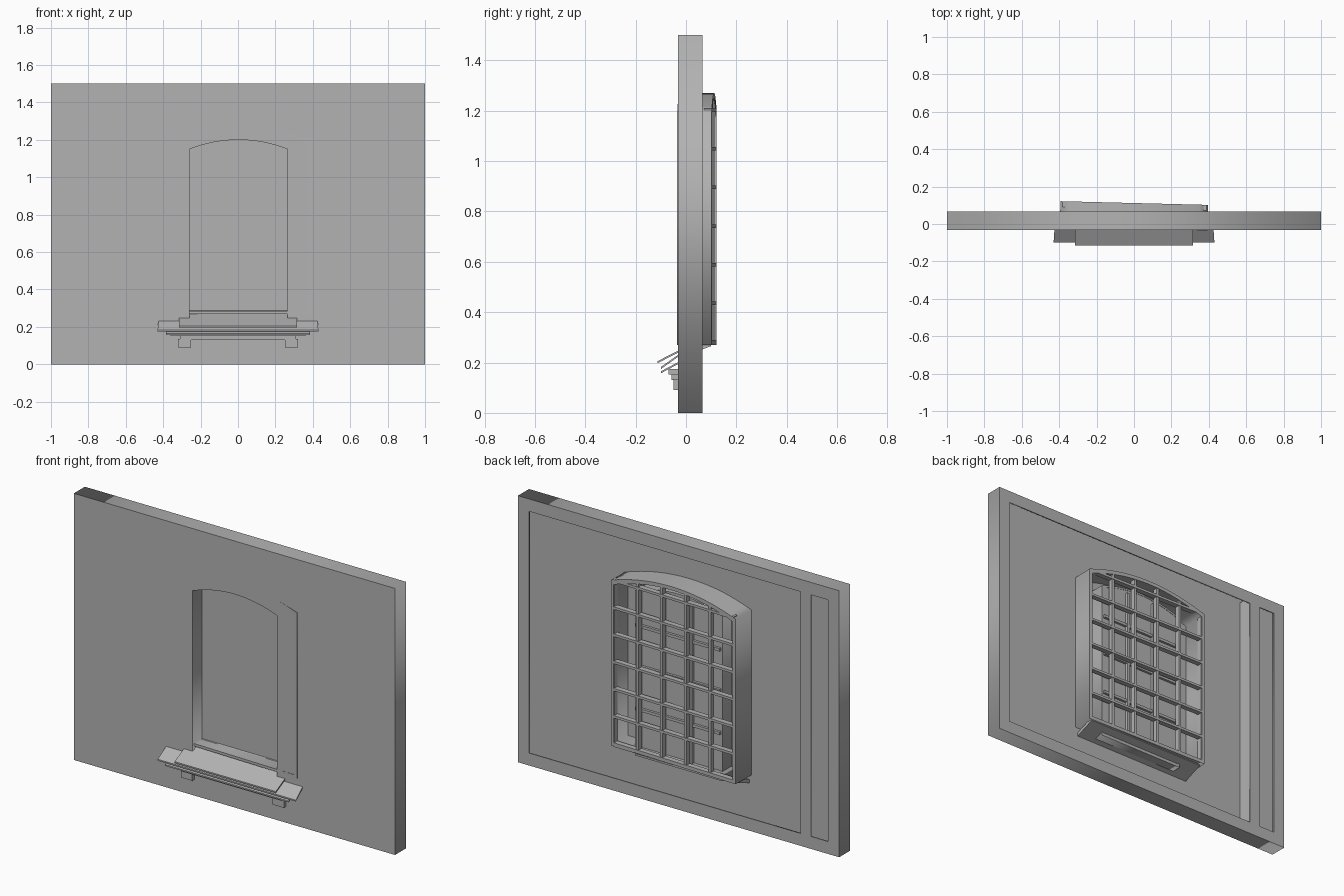
import bpy, bmesh, math

cube = bpy.data.objects.get("Cube")
if cube:
    bpy.data.objects.remove(cube, do_unlink=True)

GREY = (0.45, 0.45, 0.45, 1)
mat = bpy.data.materials.new("plaster_grey")
mat.use_nodes = True
mat.diffuse_color = GREY
bsdf = next(n for n in mat.node_tree.nodes if n.type == 'BSDF_PRINCIPLED')
bsdf.inputs["Base Color"].default_value = GREY

TILT = -0.025  # slight turn of the rear window assembly


def add_mesh(name, bm, turn=0):
    bmesh.ops.recalc_face_normals(bm, faces=bm.faces)
    me = bpy.data.meshes.new(name)
    bm.to_mesh(me)
    bm.free()
    me.materials.append(mat)
    ob = bpy.data.objects.new(name, me)
    ob.rotation_euler.z = turn
    bpy.context.collection.objects.link(ob)
    return ob


def box(name, x0, x1, y0, y1, z0, z1, turn=0):
    bm = bmesh.new()
    bmesh.ops.create_cube(bm, size=1)
    for v in bm.verts:
        v.co.x = x0 if v.co.x < 0 else x1
        v.co.y = y0 if v.co.y < 0 else y1
        v.co.z = z0 if v.co.z < 0 else z1
    return add_mesh(name, bm, turn)


def plate(name, outlines, y0, y1, turn=0):
    """Upright plate from x-z outlines; the later outlines are holes."""
    cu = bpy.data.curves.new(name, 'CURVE')
    cu.dimensions = '2D'
    cu.fill_mode = 'BOTH'
    cu.extrude = (y1 - y0) / 2
    for pts in outlines:
        sp = cu.splines.new('POLY')
        sp.points.add(len(pts) - 1)
        for p, (x, z) in zip(sp.points, pts):
            p.co = (x, z, 0, 1)
        sp.use_cyclic_u = True
    cu.materials.append(mat)
    ob = bpy.data.objects.new(name, cu)
    ob.location.y = (y0 + y1) / 2
    ob.rotation_euler = (math.pi / 2, 0, turn)
    bpy.context.collection.objects.link(ob)
    bpy.ops.object.select_all(action='DESELECT')
    ob.select_set(True)
    bpy.context.view_layer.objects.active = ob
    bpy.ops.object.convert(target='MESH')
    return ob


def rect(x0, x1, z0, z1):
    return [(x0, z0), (x1, z0), (x1, z1), (x0, z1)]


def arch(x0, x1, z0, spring, crown, n=16):
    pts = [(x0, z0), (x1, z0)]
    for i in range(n + 1):
        t = i / n
        pts.append((x1 + (x0 - x1) * t,
                    spring + (crown - spring) * (1 - (2 * t - 1) ** 2)))
    return pts


def slope_board(name, front, back, thick):
    """Sloping board between two edges, each given as (y, z, half width)."""
    bm = bmesh.new()
    vs = []
    for y, z, w in (front, back):
        for dz in (0, -thick):
            vs.append([bm.verts.new((s * w, y, z + dz)) for s in (-1, 1)])
    ft, fb, bt, bb = vs
    for a, b in ((ft, bt), (fb, bb), (ft, fb), (bt, bb)):
        bm.faces.new((a[0], a[1], b[1], b[0]))
    for i in (0, 1):
        bm.faces.new((ft[i], bt[i], bb[i], fb[i]))
    return add_mesh(name, bm)


# Hollow wall: front skin, edge walls, rear rim with two openings
opening = arch(-0.26, 0.265, 0.24, 1.15, 1.2)
plate("wall_front", [rect(-1, 1, 0, 1.5), opening], -0.032, -0.02)
plate("wall_edges", [rect(-1, 1, 0, 1.5), rect(-0.99, 0.99, 0.01, 1.49)], -0.025, 0.064)
plate("wall_back_rim", [rect(-1, 1, 0, 1.5), rect(-0.76, 0.93, 0.07, 1.43),
                        rect(-0.93, -0.825, 0.07, 1.43)], 0.06, 0.066)
box("wall_inner_post", -0.768, -0.76, -0.02, 0.064, 0.03, 1.47)

# Arched front recess with its closed pane
plate("recess_lining", [arch(-0.27, 0.275, 0.23, 1.16, 1.21), opening], -0.03, 0.06)
plate("window_pane", [arch(-0.268, 0.273, 0.232, 1.158, 1.208)], 0.05, 0.058)
for x in (-0.08, 0.1):
    box("inner_mullion", x - 0.01, x + 0.01, 0.055, 0.075, 0.27, 1.17)
for z in (0.5, 0.74, 0.97):
    box("inner_rail", -0.26, 0.265, 0.055, 0.072, z - 0.008, z + 0.008)

# Rear arched surround and its grid of bars
plate("rear_surround", [arch(-0.395, 0.395, 0.27, 1.2, 1.27),
                        arch(-0.378, 0.378, 0.285, 1.18, 1.25)], -0.025, 0.112, TILT)
slope_board("rear_bottom_apron", (-0.02, 0.24, 0.38), (0.1, 0.285, 0.38), 0.02)
STEP = 0.153
for i in range(6):
    x = -0.383 + i * STEP
    top = 1.25 - 0.07 * (x / 0.39) ** 2
    box("vertical_bar", x - 0.008, x + 0.008, 0.08, 0.109, 0.275, top, TILT)
for i in range(7):
    z = 0.283 + i * STEP
    box("horizontal_bar", -0.385, 0.385, 0.082, 0.112, z - 0.007, z + 0.007, TILT)

# Sloping sill boards, moulding and brackets below the recess
slope_board("sill_inner", (-0.03, 0.245, 0.268), (0.055, 0.29, 0.262), 0.03)
slope_board("sill_top", (-0.114, 0.205, 0.315), (-0.025, 0.25, 0.315), 0.008)
slope_board("sill_middle", (-0.1, 0.182, 0.43), (-0.025, 0.235, 0.425), 0.008)
slope_board("sill_lower", (-0.1, 0.165, 0.385), (-0.025, 0.205, 0.385), 0.008)
box("sill_moulding", -0.36, 0.36, -0.07, -0.025, 0.152, 0.175)
box("sill_base", -0.31, 0.31, -0.058, -0.025, 0.13, 0.155)
for s in (-1, 1):
    cx = s * 0.285
    box("sill_bracket", cx - 0.035, cx + 0.035, -0.05, -0.025, 0.09, 0.135)
